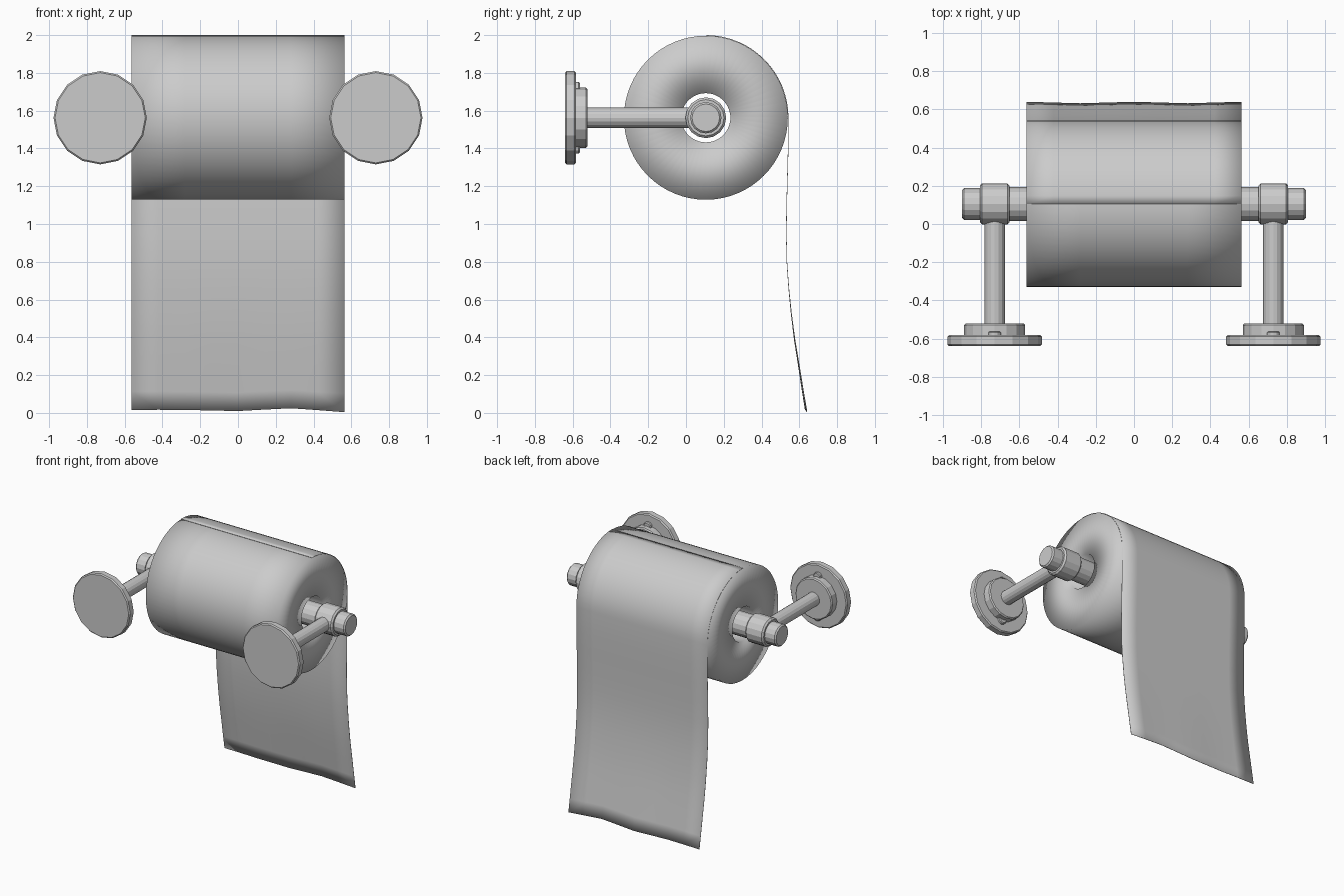
import bpy, bmesh, math
from mathutils import Vector

if "Cube" in bpy.data.objects:
    bpy.data.objects.remove(bpy.data.objects["Cube"])

CY, CZ = 0.105, 1.5625      # roll axis
R = 0.4375                  # outer radius of the roll
W = 0.5625                  # half width of the paper


def finish(name, bm, smooth):
    bmesh.ops.recalc_face_normals(bm, faces=bm.faces)
    mesh = bpy.data.meshes.new(name)
    bm.to_mesh(mesh)
    bm.free()
    for p in mesh.polygons:
        p.use_smooth = smooth
    ob = bpy.data.objects.new(name, mesh)
    bpy.context.collection.objects.link(ob)
    return ob


def lathe(name, profile, origin, axis, sides=16, ring=False, smooth=False):
    """Spin (distance, radius) points about the x or y axis; ring closes the profile."""
    bm = bmesh.new()
    o = Vector(origin)
    loops = []
    for t, r in profile:
        loop = []
        for i in range(sides):
            a = 2 * math.pi * i / sides
            c, s = r * math.cos(a), r * math.sin(a)
            loop.append(bm.verts.new(o + Vector((t, c, s) if axis == 'x' else (c, t, s))))
        loops.append(loop)
    pairs = list(zip(loops, loops[1:]))
    if ring:
        pairs.append((loops[-1], loops[0]))
    else:
        bm.faces.new(loops[0])
        bm.faces.new(loops[-1])
    for a, b in pairs:
        for i in range(sides):
            j = (i + 1) % sides
            bm.faces.new((a[i], a[j], b[j], b[i]))
    return finish(name, bm, smooth)


def rod(a, b, r, bev):
    """Cylinder profile with chamfered rims."""
    return [(a, r - bev), (a + bev, r), (b - bev, r), (b, r - bev)]


# Paper roll with a through hole
ro = R - 0.0035
xs = [-W, -W / 2, 0, W / 2, W]
lathe("paper_roll", [(x, ro) for x in xs] + [(x, 0.13) for x in reversed(xs)],
      (0, CY, CZ), 'x', sides=64, ring=True, smooth=True)

# Loose sheet: wraps over the roll, then hangs down behind it
path = []
for i in range(17):
    a = math.radians(90 - 90 * i / 16)
    path.append((CY + (R - 0.0015) * math.cos(a), CZ + (R - 0.0015) * math.sin(a)))
path += [(0.541, 1.4), (0.537, 1.25), (0.533, 1.1), (0.531, 0.95), (0.534, 0.8),
         (0.544, 0.66), (0.558, 0.52), (0.576, 0.38), (0.597, 0.25),
         (0.619, 0.11), (0.635, 0.012)]
hem = [0.004, 0.005, 0.004, 0.001, -0.002, 0.006, 0.013, 0.003, -0.008]
bm = bmesh.new()
rows = []
for y, z in path:
    k = max(0.0, 1 - z / 0.7)
    row = []
    for j, h in enumerate(hem):
        x = -W + 2 * W * j / 8
        row.append(bm.verts.new((x, y + 0.004 * k * math.cos(2 * math.pi * x / W), z + h * k)))
    rows.append(row)
for a, b in zip(rows, rows[1:]):
    for j in range(8):
        bm.faces.new((a[j], a[j + 1], b[j + 1], b[j]))
sheet = finish("hanging_sheet", bm, True)
solid = sheet.modifiers.new("thickness", 'SOLIDIFY')
solid.thickness = 0.003
solid.offset = 0

# Axle running through the roll
lathe("axle", [(-0.66, 0.088), (0.66, 0.088)], (0, CY, CZ), 'x')

# Wall mounts on both sides
for side, s in (("left", -1), ("right", 1)):
    px = 0.73 * s
    lathe(side + "_collar", rod(-0.078, 0.078, 0.108, 0.012), (px, CY, CZ), 'x')
    lathe(side + "_axle_end", rod(-0.09, 0.09, 0.083, 0.01), (0.81 * s, CY, CZ), 'x')
    lathe(side + "_post", [(-0.54, 0.053), (0.06, 0.053)], (px, 0, CZ), 'y')
    lathe(side + "_base_plate", rod(-0.64, -0.582, 0.247, 0.008), (px, 0, CZ), 'y')
    lathe(side + "_base_step", rod(-0.59, -0.522, 0.16, 0.008), (px, 0, CZ), 'y')
    for end, d in (("upper", 1), ("lower", -1)):
        lathe(f"{side}_{end}_screw", rod(-0.59, -0.562, 0.032, 0.006),
              (px, 0, CZ + 0.157 * d), 'y', sides=12)
